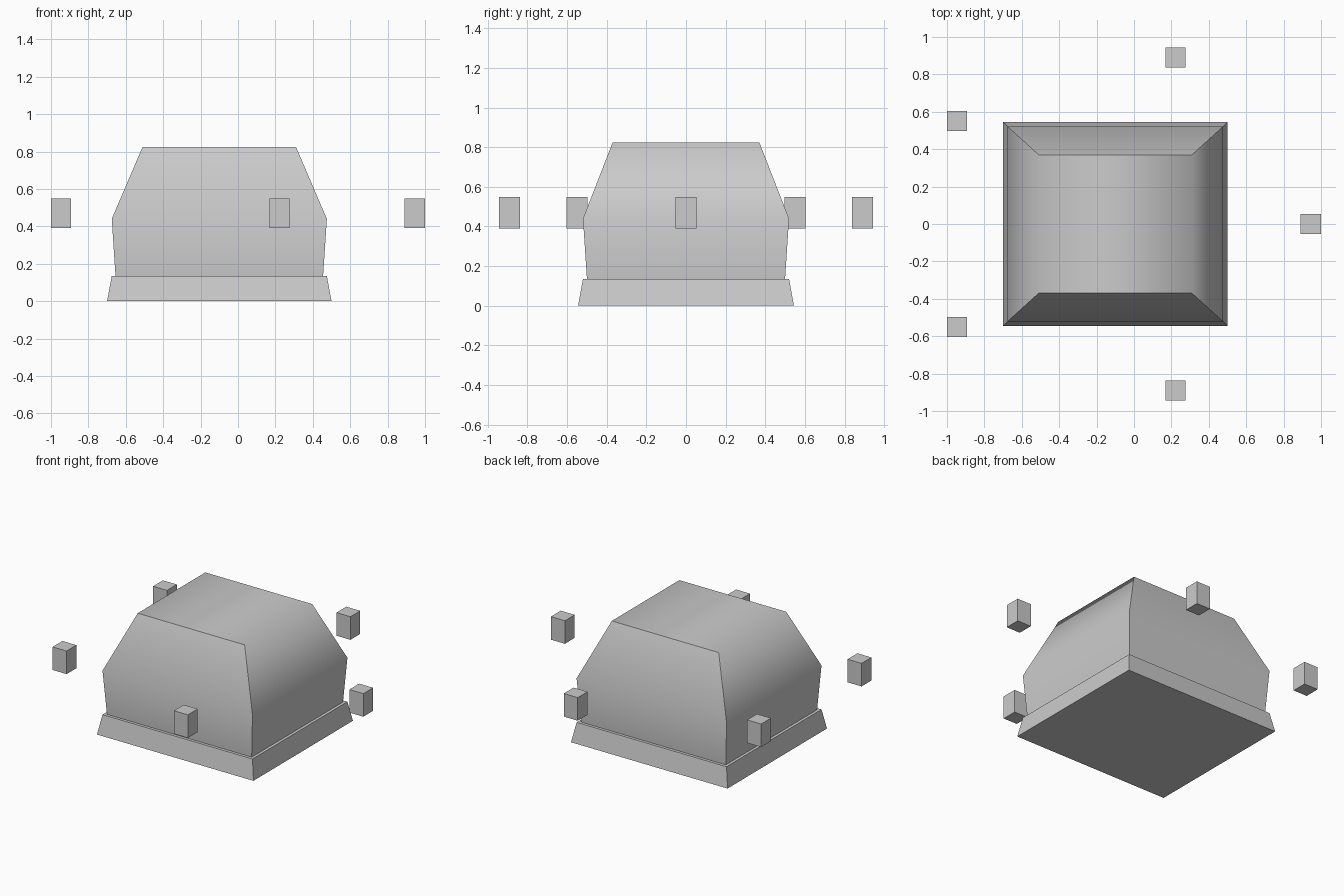
import bpy, bmesh, math

if "Cube" in bpy.data.objects:
    bpy.data.objects.remove(bpy.data.objects["Cube"])

CX = -0.10  # shared centre line of base, body and ring of blocks


def loft(name, sections):
    """Closed solid through rectangular sections (half x, half y, z)."""
    bm = bmesh.new()
    rings = [[bm.verts.new((sx * hx, sy * hy, z))
              for sx, sy in ((-1, -1), (1, -1), (1, 1), (-1, 1))]
             for hx, hy, z in sections]
    bm.faces.new(rings[0][::-1])
    bm.faces.new(rings[-1])
    for a, b in zip(rings, rings[1:]):
        for i in range(4):
            j = (i + 1) % 4
            bm.faces.new((a[i], a[j], b[j], b[i]))
    mesh = bpy.data.meshes.new(name)
    bm.to_mesh(mesh)
    bm.free()
    obj = bpy.data.objects.new(name, mesh)
    bpy.context.collection.objects.link(obj)
    obj.location.x = CX
    return obj


# Flared plinth
loft("base", [(0.60, 0.545, 0), (0.575, 0.52, 0.135)])

# Main body: slight outward flare, then tapering roof
body = loft("body", [(0.555, 0.50, 0.135), (0.575, 0.52, 0.44), (0.41, 0.37, 0.825)])
bpy.context.view_layer.objects.active = body
body.select_set(True)
bpy.ops.object.shade_smooth_by_angle(angle=math.radians(68))
body.select_set(False)

# Five floating blocks spaced evenly on an ellipse around the body
for i in range(5):
    a = math.tau * i / 5
    block = loft(f"floating_block_{i + 1}", [(0.0535, 0.0535, 0.39), (0.0535, 0.0535, 0.55)])
    block.location = (CX + 1.045 * math.cos(a), 0.936 * math.sin(a), 0)
